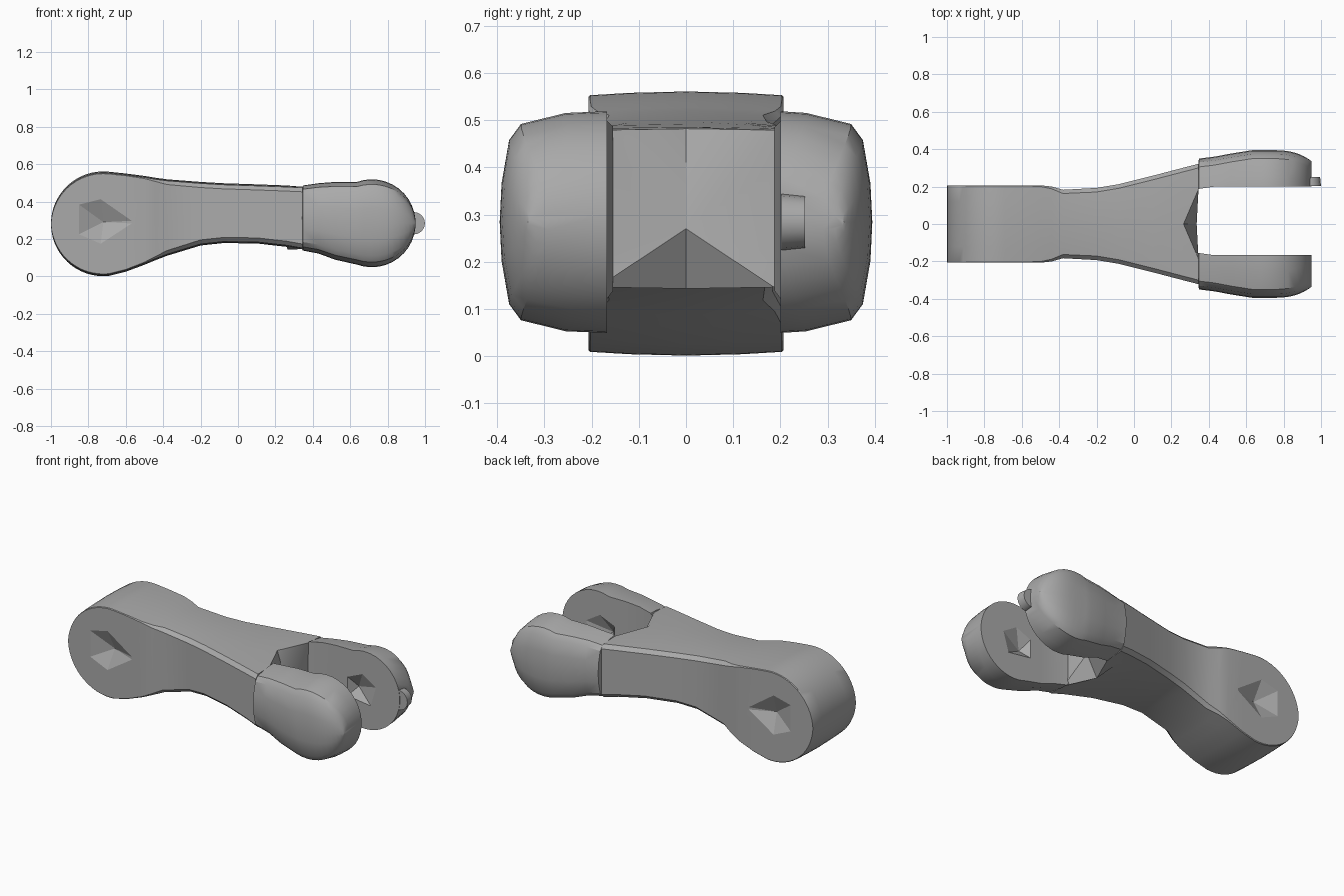
import bpy, bmesh, math
from mathutils import Vector

old = bpy.data.objects.get("Cube")
if old:
    bpy.data.objects.remove(old, do_unlink=True)

grey = bpy.data.materials.new("mid_grey")
grey.use_nodes = True
COL = (0.4, 0.4, 0.4, 1)
grey.diffuse_color = COL
grey.node_tree.nodes["Principled BSDF"].inputs["Base Color"].default_value = COL


def finish(name, bm, angle=30):
    bmesh.ops.recalc_face_normals(bm, faces=bm.faces)
    me = bpy.data.meshes.new(name)
    bm.to_mesh(me)
    bm.free()
    me.materials.append(grey)
    ob = bpy.data.objects.new(name, me)
    bpy.context.collection.objects.link(ob)
    bpy.ops.object.select_all(action='DESELECT')
    ob.select_set(True)
    bpy.context.view_layer.objects.active = ob
    bpy.ops.object.shade_smooth_by_angle(angle=math.radians(angle))
    return ob


def loft(rings):
    """Skin a list of equal closed rings; returns bmesh and its vertex rings."""
    bm = bmesh.new()
    vr = [[bm.verts.new(p) for p in r] for r in rings]
    for a, b in zip(vr, vr[1:]):
        for i in range(len(a)):
            j = (i + 1) % len(a)
            bm.faces.new((a[i], a[j], b[j], b[i]))
    bm.faces.new(vr[0])
    return bm, vr


def pocket(ob, base, tip):
    """Cut a shallow pyramid-shaped dent with the given mouth and deepest point."""
    bm = bmesh.new()
    out = Vector((0, math.copysign(0.02, base[0][1] - tip[1]), 0))
    for p in base:
        bm.verts.new(Vector(p) + out)
    bm.verts.new(tip)
    bmesh.ops.convex_hull(bm, input=bm.verts)
    cutter = finish("pocket_cutter", bm, 0)
    cutter.hide_render = True
    bpy.context.view_layer.objects.active = ob
    mod = ob.modifiers.new("pocket", 'BOOLEAN')
    mod.operation, mod.solver, mod.object = 'DIFFERENCE', 'EXACT', cutter
    bpy.ops.object.modifier_apply(modifier=mod.name)
    bpy.data.objects.remove(cutter, do_unlink=True)


# Link body: round hub flowing into a waisted beam
HUB_X, HUB_Z, HUB_R = -0.72, 0.281, 0.28


def body_ring(x, top, bot, w, c):
    up = [(0, top), (0.58 * w, top - 0.003), (w - c, top - 0.008), (w, top - 0.008 - c)]
    right = up + [(y, top + bot - z) for y, z in reversed(up)]
    left = [(-y, z) for y, z in reversed(right[1:-1]) if y]
    return [(x, y, z) for y, z in right + left]


rings = []
for i in range(16):
    a = math.radians(3 + i * 6.2)
    h = HUB_R * math.sin(a)
    rings.append(body_ring(HUB_X - HUB_R * math.cos(a), HUB_Z + h, HUB_Z - h, 0.207, 0.004))
for st in [(-0.6, 0.55, 0.025, 0.207, 0.004), (-0.5, 0.537, 0.062, 0.207, 0.006),
           (-0.44, 0.527, 0.087, 0.2, 0.012), (-0.38, 0.519, 0.11, 0.183, 0.02),
           (-0.2, 0.505, 0.165, 0.193, 0.022), (-0.08, 0.498, 0.178, 0.213, 0.022),
           (0.1, 0.492, 0.176, 0.258, 0.022), (0.26, 0.486, 0.158, 0.3, 0.022),
           (0.345, 0.482, 0.143, 0.322, 0.022)]:
    rings.append(body_ring(*st))
bm, vr = loft(rings)
# Crotch of the fork: notched top and bottom edges, raised centre point
end = vr[-1]
for v in end:
    if abs(v.co.y) < 0.01:
        v.co.x = 0.265
apex = bm.verts.new((0.335, 0, 0.27))
for i, v in enumerate(end):
    bm.faces.new((v, end[(i + 1) % len(end)], apex))
body = finish("link_body", bm)

# Hub side dents
for s in (-1, 1):
    mouth = [(x, s * 0.207, z) for x, z in
             ((-0.9, 0.2), (-0.9, 0.42), (-0.74, 0.46), (-0.51, 0.3), (-0.51, 0.28), (-0.74, 0.13))]
    pocket(body, mouth, (-0.72, s * 0.155, 0.29))

# Fork arms: flat inner face, domed outer face, round end
ARM_X, ARM_Z, ARM_R = 0.715, 0.284, 0.235


def arm_ring(x, mid, h, inner, w, s):
    up = [(inner, h), (w - 0.14, 0.985 * h), (w - 0.045, 0.885 * h), (w - 0.02, 0.74 * h), (w - 0.004, 0.35 * h)]
    pts = up + [(w, 0)] + [(y, -z) for y, z in reversed(up)]
    return [(x, s * max(y, inner), mid + z) for y, z in pts]


for name, s, inner in (("left_arm", 1, 0.2), ("right_arm", -1, 0.167)):
    rings = [arm_ring(0.25, 0.32, 0.155, inner - 0.015, 0.28, s),
             arm_ring(0.343, 0.312, 0.166, inner - 0.012, 0.318, s),
             arm_ring(0.347, 0.312, 0.174, inner - 0.012, 0.35, s),
             arm_ring(0.43, 0.31, 0.188, inner, 0.36, s),
             arm_ring(0.52, 0.297, 0.208, inner, 0.377, s)]
    for i in range(12):
        a = math.radians(110 - i * 9.6)
        x = ARM_X + ARM_R * math.cos(a)
        w = 0.395 - 0.06 * max(0, (x - 0.72) / 0.23) ** 3
        rings.append(arm_ring(x, ARM_Z, ARM_R * math.sin(a), inner, w, s))
    bm, vr = loft(rings)
    bm.faces.new(vr[-1])
    arm = finish(name, bm)
    mouth = [(x, s * inner, z) for x, z in
             ((0.58, 0.2), (0.58, 0.36), (0.72, 0.42), (0.85, 0.34), (0.8, 0.17))]
    pocket(arm, mouth, (0.64, s * (inner + 0.05), 0.27))

# Stop knob on the tip of the left arm
bm = bmesh.new()
bmesh.ops.create_cone(bm, cap_ends=True, segments=16, radius1=0.06, radius2=0.055, depth=0.05)
for v in bm.verts:
    v.co = Vector((0.94 + v.co.x, 0.227 + v.co.z, 0.284 + v.co.y))
finish("stop_knob", bm)
